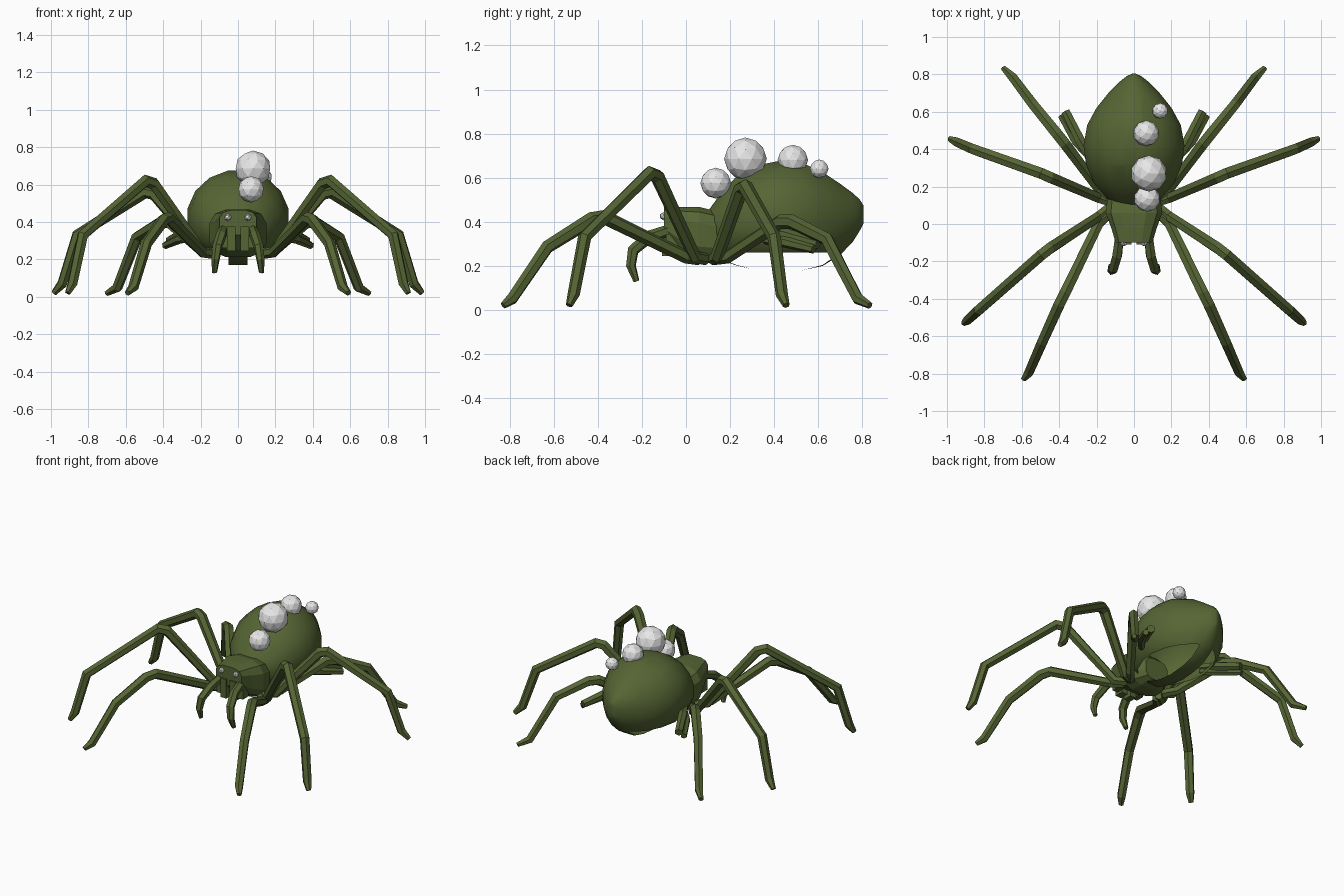
import bpy, bmesh, math
from mathutils import Vector

if "Cube" in bpy.data.objects:
    bpy.data.objects.remove(bpy.data.objects["Cube"])


def make_material(name, rgb):
    mat = bpy.data.materials.new(name)
    mat.use_nodes = True
    mat.diffuse_color = (*rgb, 1)
    mat.node_tree.nodes["Principled BSDF"].inputs["Base Color"].default_value = (*rgb, 1)
    return mat


GREEN = make_material("olive green", (0.092, 0.13, 0.034))
WHITE = make_material("egg white", (0.8, 0.8, 0.8))


def finish(bm, name, mat, smooth=None):
    bmesh.ops.recalc_face_normals(bm, faces=bm.faces)
    mesh = bpy.data.meshes.new(name)
    bm.to_mesh(mesh)
    bm.free()
    mesh.materials.append(mat)
    obj = bpy.data.objects.new(name, mesh)
    bpy.context.collection.objects.link(obj)
    if smooth:
        bpy.ops.object.select_all(action='DESELECT')
        obj.select_set(True)
        bpy.context.view_layer.objects.active = obj
        bpy.ops.object.shade_smooth_by_angle(angle=math.radians(smooth))
    return obj


def bridge(bm, rings):
    """Skin a list of equal vertex rings and cap both ends."""
    for a, b in zip(rings, rings[1:]):
        for i in range(len(a)):
            j = (i + 1) % len(a)
            bm.faces.new((a[i], a[j], b[j], b[i]))
    bm.faces.new(rings[0])
    bm.faces.new(rings[-1])


def lofted_body(sections, sides, power=1.0):
    """Loft along y; each section is (y, top, bottom, half width)."""
    bm = bmesh.new()
    rings = []
    for y, top, bottom, half in sections:
        ring = []
        for i in range(sides):
            a = math.tau * (i + 0.5) / sides
            c, s = math.cos(a), math.sin(a)
            x = math.copysign(abs(c) ** power, c) * half
            z = math.copysign(abs(s) ** power, s) * (top - bottom) / 2
            ring.append(bm.verts.new((x, y, (top + bottom) / 2 + z)))
        rings.append(ring)
    bridge(bm, rings)
    return bm


def limb(name, path, radii, sides=6):
    """Jointed tube on both sides of the body."""
    pts = [Vector(p) for p in path]
    span = pts[-1] - pts[0]
    side = Vector((span.y, -span.x, 0)).normalized()
    for label, sign in (("left", 1), ("right", -1)):
        bm = bmesh.new()
        rings = []
        for k, p in enumerate(pts):
            before = (p - pts[max(k - 1, 0)]).normalized()
            after = (pts[min(k + 1, len(pts) - 1)] - p).normalized()
            up = (before + after).cross(side).normalized()
            ring = []
            for i in range(sides):
                a = math.tau * (i + 0.5) / sides
                v = p + radii[k] * (side * math.cos(a) + up * math.sin(a))
                ring.append(bm.verts.new((v.x * sign, v.y, max(v.z, 0))))
            rings.append(ring)
        bridge(bm, rings)
        finish(bm, f"{label}_{name}", GREEN)


def ball(name, centre, radius, detail):
    bm = bmesh.new()
    bmesh.ops.create_icosphere(bm, subdivisions=detail, radius=radius)
    bmesh.ops.translate(bm, verts=bm.verts, vec=centre)
    finish(bm, name, WHITE)


def box(name, centre, size):
    bm = bmesh.new()
    bmesh.ops.create_cube(bm, size=1)
    bmesh.ops.scale(bm, verts=bm.verts, vec=size)
    bmesh.ops.translate(bm, verts=bm.verts, vec=centre)
    finish(bm, name, GREEN)


# Abdomen: hollow shell, open below except for a narrow belly strip
bm = lofted_body([
    (0.10, 0.45, 0.30, 0.10), (0.15, 0.52, 0.23, 0.16), (0.22, 0.60, 0.20, 0.22),
    (0.32, 0.66, 0.175, 0.262), (0.42, 0.68, 0.165, 0.275), (0.53, 0.67, 0.175, 0.255),
    (0.62, 0.63, 0.195, 0.205), (0.70, 0.575, 0.245, 0.14), (0.76, 0.53, 0.31, 0.08),
    (0.79, 0.50, 0.36, 0.04), (0.805, 0.475, 0.39, 0.008)], 16)
RIM, STRIP = 0.26, 0.05
for point, normal in (((0, 0, RIM), (0, 0, 1)), ((STRIP, 0, 0), (1, 0, 0)), ((-STRIP, 0, 0), (1, 0, 0))):
    bmesh.ops.bisect_plane(bm, geom=bm.verts[:] + bm.edges[:] + bm.faces[:],
                           plane_co=point, plane_no=normal)
gone = [f for f in bm.faces
        if f.calc_center_median().z < RIM and abs(f.calc_center_median().x) > STRIP]
bmesh.ops.delete(bm, geom=gone, context='FACES')
finish(bm, "abdomen", GREEN, 30)

# Head and thorax
bm = lofted_body([
    (-0.10, 0.465, 0.33, 0.10), (-0.02, 0.47, 0.25, 0.125), (0.06, 0.47, 0.21, 0.155),
    (0.14, 0.45, 0.21, 0.145), (0.22, 0.38, 0.23, 0.09)], 12, 0.65)
finish(bm, "head_and_thorax", GREEN)

# Legs
R = [0.028, 0.03, 0.034, 0.034, 0.031, 0.028, 0.016]
limb("front_leg", [(0.13, 0.06, 0.23), (0.19, 0.0, 0.24), (0.37, -0.37, 0.42),
                   (0.40, -0.43, 0.41), (0.49, -0.63, 0.285), (0.56, -0.79, 0.05),
                   (0.59, -0.83, 0.02)], R)
limb("second_leg", [(0.13, 0.09, 0.23), (0.19, 0.04, 0.24), (0.45, -0.13, 0.605),
                    (0.495, -0.165, 0.62), (0.83, -0.46, 0.33), (0.885, -0.51, 0.07),
                    (0.91, -0.53, 0.02)], R)
limb("third_leg", [(0.13, 0.12, 0.23), (0.19, 0.14, 0.24), (0.45, 0.25, 0.55),
                   (0.495, 0.27, 0.56), (0.86, 0.40, 0.33), (0.94, 0.435, 0.07),
                   (0.985, 0.455, 0.02)], R)
limb("rear_leg", [(0.13, 0.12, 0.23), (0.19, 0.19, 0.24), (0.37, 0.43, 0.40),
                  (0.41, 0.48, 0.40), (0.54, 0.64, 0.32), (0.645, 0.78, 0.05),
                  (0.70, 0.835, 0.02)], R)

# Short stubs sloping out from under the abdomen
limb("upper_stub", [(0.24, 0.36, 0.35), (0.29, 0.45, 0.34), (0.365, 0.60, 0.30)], [0.025, 0.03, 0.026])
limb("lower_stub", [(0.24, 0.36, 0.32), (0.31, 0.44, 0.31), (0.39, 0.58, 0.275)], [0.022, 0.026, 0.02])

# Feelers, jaws and eyes
limb("feeler", [(0.075, -0.05, 0.37), (0.09, -0.17, 0.33), (0.11, -0.24, 0.27),
                (0.12, -0.25, 0.20), (0.125, -0.225, 0.13)], [0.026, 0.029, 0.027, 0.023, 0.014])
for label, sign in (("left", 1), ("right", -1)):
    box(f"{label}_jaw", (sign * 0.035, -0.08, 0.31), (0.045, 0.06, 0.13))
    box(f"{label}_jaw_base", (sign * 0.08, -0.06, 0.31), (0.04, 0.06, 0.10))
    ball(f"{label}_eye", (sign * 0.054, -0.10, 0.425), 0.02, 1)

# Eggs carried on the back
ball("front_egg", (0.07, 0.135, 0.575), 0.07, 2)
ball("large_egg", (0.08, 0.27, 0.685), 0.097, 2)
ball("middle_egg", (0.065, 0.485, 0.68), 0.069, 2)
ball("small_egg", (0.14, 0.605, 0.64), 0.042, 2)
